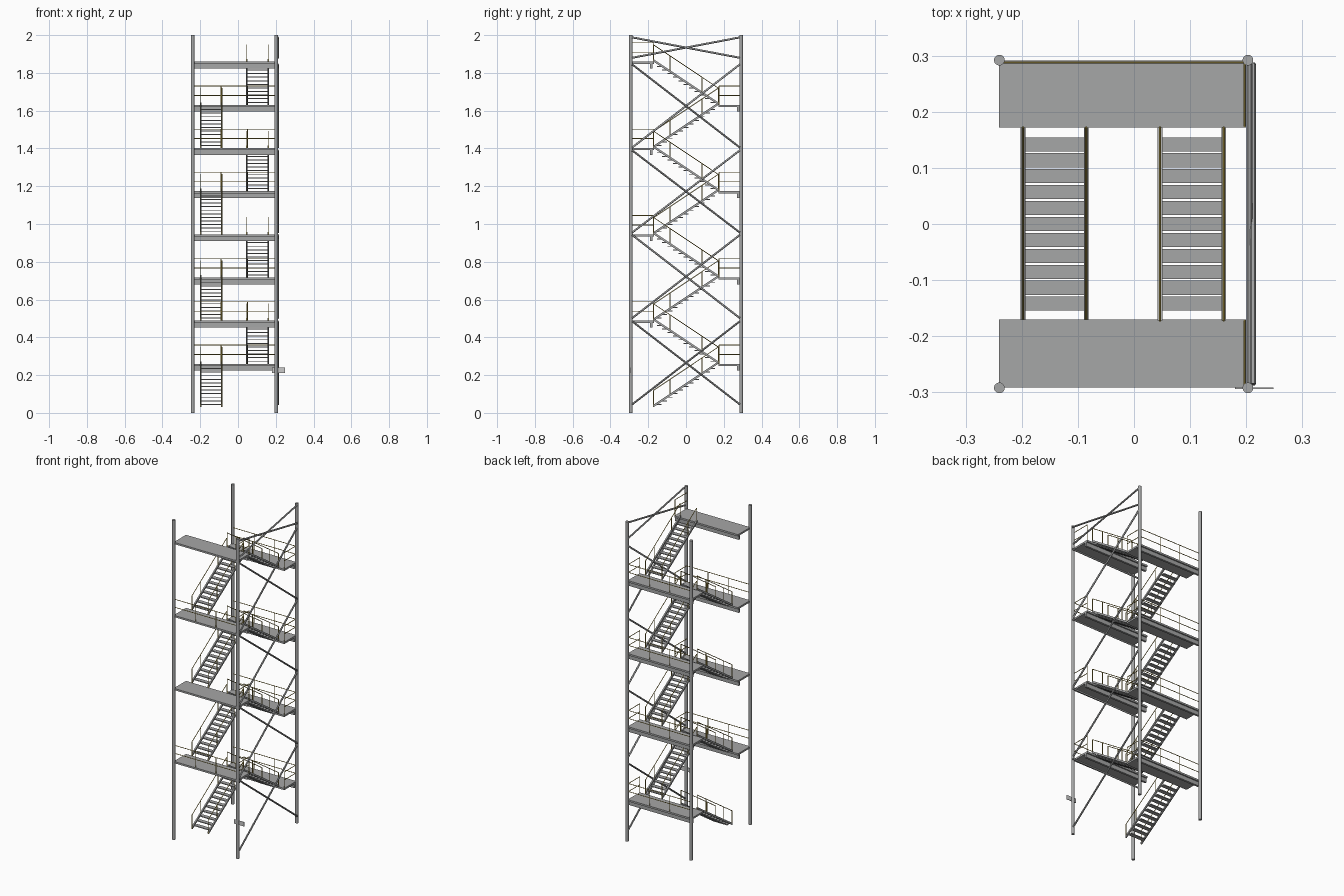
import bpy, bmesh
from mathutils import Vector, Matrix

if "Cube" in bpy.data.objects:
    bpy.data.objects.remove(bpy.data.objects["Cube"])


def material(name, col):
    m = bpy.data.materials.new(name)
    m.diffuse_color = col
    m.use_nodes = True
    m.node_tree.nodes["Principled BSDF"].inputs["Base Color"].default_value = m.diffuse_color
    return m


YELLOW = material("rail_yellow", (0.5, 0.38, 0.08, 1))
STEEL = material("dark_steel", (0.38, 0.385, 0.385, 1))


def box(bm, x0, x1, y0, y1, z0, z1):
    mat = Matrix.Translation(((x0 + x1) / 2, (y0 + y1) / 2, (z0 + z1) / 2)) @ \
        Matrix.Diagonal((x1 - x0, y1 - y0, z1 - z0, 1))
    bmesh.ops.create_cube(bm, size=1, matrix=mat)


def tube(bm, a, b, r, n=8):
    a, b = Vector(a), Vector(b)
    rot = (b - a).to_track_quat('Z', 'Y').to_matrix().to_4x4()
    bmesh.ops.create_cone(bm, cap_ends=True, segments=n, radius1=r, radius2=r,
                          depth=(b - a).length,
                          matrix=Matrix.Translation((a + b) / 2) @ rot)


def finish(bm, name, mat=STEEL, smooth=False):
    me = bpy.data.meshes.new(name)
    bm.to_mesh(me)
    bm.free()
    ob = bpy.data.objects.new(name, me)
    bpy.context.collection.objects.link(ob)
    me.materials.append(mat)
    if smooth:
        bpy.context.view_layer.objects.active = ob
        ob.select_set(True)
        bpy.ops.object.shade_smooth_by_angle()
        ob.select_set(False)
    return ob


RISE = 0.2285
START = 0.031
X0, X1 = -0.241, 0.2
RAIL = 0.002
HAND = 0.089     # handrail height above the stringer
SW = 0.0085      # stringer width

# Corner columns
bm = bmesh.new()
for x in (-0.24, 0.203):
    for y in (-0.292, 0.292):
        tube(bm, (x, y, 0), (x, y, 2), 0.0095, 20)
finish(bm, "corner_columns", smooth=True)

# Crossed braces on the right side
bm = bmesh.new()
for z0, z1 in ((0.045, 0.485), (0.502, 0.942), (0.955, 1.39), (1.405, 1.845), (1.88, 1.988)):
    tube(bm, (0.206, -0.285, z0), (0.206, 0.285, z1), 0.0052, 12)
    tube(bm, (0.212, 0.285, z0), (0.212, -0.285, z1), 0.0052, 12)
finish(bm, "side_braces", smooth=True)


def landing(i, z, back):
    y0, y1 = (0.172, 0.291) if back else (-0.291, -0.17)
    # Deck plate and support beam
    bm = bmesh.new()
    box(bm, X0, X1, y0, y1, z - 0.011, z)
    box(bm, X0, X1, y1 - 0.021, y1 - 0.008, z - 0.036, z - 0.011)
    finish(bm, f"landing_{i}")
    # Guard rails: right end always, long outer edge where fitted
    bm = bmesh.new()
    xr = X1 - 0.003
    for h in (0.05, 0.1):
        tube(bm, (xr, y0 + 0.003, z + h), (xr, y1 - 0.003, z + h), RAIL)
    for y in (y0 + 0.003, y1 - 0.003):
        tube(bm, (xr, y, z - 0.005), (xr, y, z + 0.1), RAIL)
    if back or i in (1, 5):
        yo = y1 - 0.003 if back else y0 + 0.003
        for h in (0.05, 0.1):
            tube(bm, (X0, yo, z + h), (xr, yo, z + h), RAIL)
        for x in (X0 + 0.003, -0.09, 0.05):
            tube(bm, (x, yo, z - 0.005), (x, yo, z + 0.1), RAIL)
    finish(bm, f"landing_rail_{i}", YELLOW, True)


def flight(i, z, xa, xb, d):
    # d = +1 climbs towards the back, -1 towards the front
    def line(y, h):
        return z + (y + 0.171) / 0.342 * RISE + h
    # Treads and stringers
    bm = bmesh.new()
    for k in range(11):
        y = d * (-0.142 + 0.0284 * k)
        zt = line(y * d, -0.003)
        box(bm, xa + SW, xb - SW, y - 0.0125, y + 0.0125, zt - 0.005, zt)
    for x in (xa + SW / 2, xb - SW / 2):
        vs = []
        for s in (-SW / 2, SW / 2):
            for y, h in ((-0.172, 0), (0.172, 0), (0.172, 0.013), (-0.172, 0.013)):
                vs.append(bm.verts.new((x + s, y * d, line(y, h))))
        for f in ((0, 1, 2, 3), (4, 5, 6, 7), (0, 1, 5, 4), (1, 2, 6, 5), (2, 3, 7, 6), (3, 0, 4, 7)):
            bm.faces.new([vs[j] for j in f])
    bmesh.ops.recalc_face_normals(bm, faces=bm.faces)
    finish(bm, f"stair_flight_{i}")
    # Handrails with posts
    bm = bmesh.new()
    for x in (xa + SW / 2, xb - SW / 2):
        tube(bm, (x, -0.172 * d, line(-0.172, HAND)), (x, 0.172 * d, line(0.172, HAND)), RAIL)
        for y in (-0.172, -0.085, 0.085, 0.172):
            tube(bm, (x, y * d, line(y, 0)), (x, y * d, line(y, HAND)), RAIL)
    finish(bm, f"stair_handrail_{i}", YELLOW, True)


# Eight zigzag flights, each ending at a landing
for i in range(8):
    up_back = i % 2 == 0
    xs = (-0.202, -0.081) if up_back else (0.042, 0.164)
    flight(i, START + RISE * i, *xs, 1 if up_back else -1)
    landing(i, START + RISE * (i + 1), up_back)

# Small plate on the front right column
bm = bmesh.new()
box(bm, 0.18, 0.249, -0.2945, -0.2915, 0.212, 0.239)
finish(bm, "column_plate", material("plate_grey", (0.6, 0.6, 0.6, 1)))
